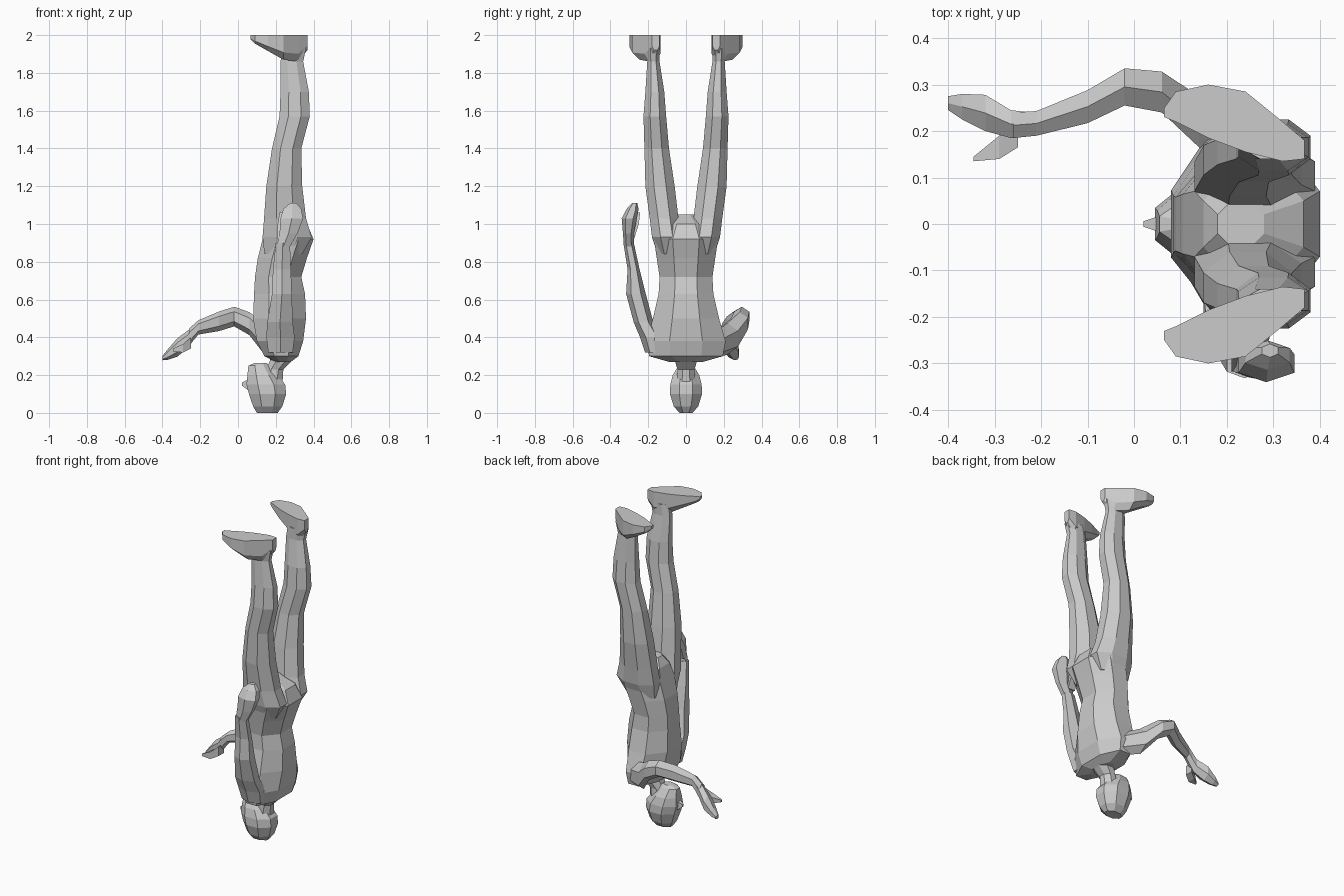
import bpy, bmesh, math

def loft(name, axis, rows, n=8, sole=False, flip=False):
    """Skin n-sided rings; row = (position on axis, min/max of first and second cross axes)."""
    bm = bmesh.new()
    k = 1 / math.cos(math.pi / n)
    rings = []
    for p, a0, a1, b0, b1 in rows:
        ring = []
        for i in range(n):
            t = 2 * math.pi * (i + 0.5) / n
            a = (a0 + a1) / 2 + (a1 - a0) / 2 * k * math.cos(t)
            b = (b0 + b1) / 2 + (b1 - b0) / 2 * k * math.sin(t)
            if sole and math.sin(t) > 0:
                b = b1
            co = (a, b, p) if axis == 'z' else (p, a, b)
            if flip:
                co = (co[0], -co[1], co[2])
            ring.append(bm.verts.new(co))
        rings.append(ring)
    for r, q in zip(rings, rings[1:]):
        for i in range(n):
            j = (i + 1) % n
            bm.faces.new((r[i], r[j], q[j], q[i]))
    bm.faces.new(rings[0])
    bm.faces.new(rings[-1])
    bmesh.ops.recalc_face_normals(bm, faces=bm.faces)
    me = bpy.data.meshes.new(name)
    bm.to_mesh(me)
    bm.free()
    ob = bpy.data.objects.new(name, me)
    bpy.context.collection.objects.link(ob)
    return ob

def column(name, rows):
    """Upright part symmetric about y = 0; row = (z, x0, x1, half width)."""
    return loft(name, 'z', [(z, a, b, -w, w) for z, a, b, w in rows])

# Torso, upside down, back towards +x
column("torso", [
    (.27, .20, .28, .09), (.30, .14, .32, .195), (.38, .10, .345, .21),
    (.50, .08, .36, .175), (.63, .085, .355, .145), (.72, .09, .335, .14),
    (.82, .105, .365, .155), (.92, .13, .40, .17), (1.0, .15, .365, .12),
    (1.05, .18, .28, .05)])

# Head, neck and nose
column("head", [
    (0, .10, .21, .035), (.035, .08, .235, .065), (.10, .058, .255, .085),
    (.15, .045, .25, .083), (.20, .05, .21, .07), (.25, .055, .17, .04),
    (.265, .09, .15, .025)])
column("neck", [
    (.15, .13, .235, .05), (.23, .15, .24, .045), (.28, .17, .29, .06),
    (.34, .15, .31, .10)])
loft("nose", 'x', [(.08, -.025, .025, .10, .19), (.02, -.006, .006, .145, .16)], n=4)

# Legs and turned-out feet, mirrored
for side, flip in (("left", True), ("right", False)):
    loft(side + "_leg", 'z', [
        (.84, .14, .34, .03, .15), (.93, .13, .39, .025, .18),
        (1.03, .138, .36, .04, .192), (1.2, .15, .34, .06, .215),
        (1.4, .18, .335, .09, .22), (1.57, .22, .38, .105, .225),
        (1.7, .225, .375, .115, .215), (1.86, .225, .345, .14, .205),
        (1.93, .235, .36, .14, .21)], flip=flip)
    loft(side + "_foot", 'x', [
        (.367, .14, .18, 1.92, 2), (.32, .135, .22, 1.86, 2),
        (.24, .155, .285, 1.87, 2), (.16, .185, .30, 1.915, 2),
        (.09, .22, .285, 1.955, 2), (.065, .23, .25, 1.98, 2)],
        sole=True, flip=flip)

# Arm lying along the body
loft("resting_arm", 'z', [
    (.32, .16, .29, -.21, -.12), (.40, .15, .30, -.235, -.13),
    (.48, .155, .29, -.27, -.18), (.63, .18, .285, -.31, -.22),
    (.76, .185, .28, -.305, -.25), (.90, .20, .275, -.328, -.28)], n=6)
loft("resting_hand", 'z', [
    (.88, .205, .275, -.325, -.28), (.95, .22, .315, -.33, -.28),
    (1.03, .225, .345, -.335, -.265), (1.08, .24, .335, -.31, -.255),
    (1.11, .275, .31, -.285, -.26)], n=6)
loft("resting_thumb", 'z', [
    (.92, .21, .26, -.315, -.275), (1.0, .21, .255, -.29, -.25),
    (1.06, .22, .24, -.262, -.243)], n=4)

# Arm reaching forward, bent at the elbow
loft("reaching_arm", 'x', [
    (.25, .12, .20, .30, .42), (.14, .165, .275, .32, .465),
    (.06, .24, .328, .42, .525), (-.02, .255, .335, .465, .555),
    (-.10, .217, .288, .44, .53), (-.21, .19, .243, .42, .485),
    (-.26, .185, .24, .36, .44)], n=6)
loft("reaching_hand", 'x', [
    (-.22, .19, .24, .41, .47), (-.265, .185, .245, .35, .43),
    (-.32, .20, .278, .305, .39), (-.37, .225, .28, .285, .335),
    (-.40, .245, .275, .28, .30)], n=6)
loft("reaching_thumb", 'x', [
    (-.25, .165, .215, .34, .40), (-.29, .14, .19, .32, .365),
    (-.345, .135, .145, .325, .34)], n=4)
